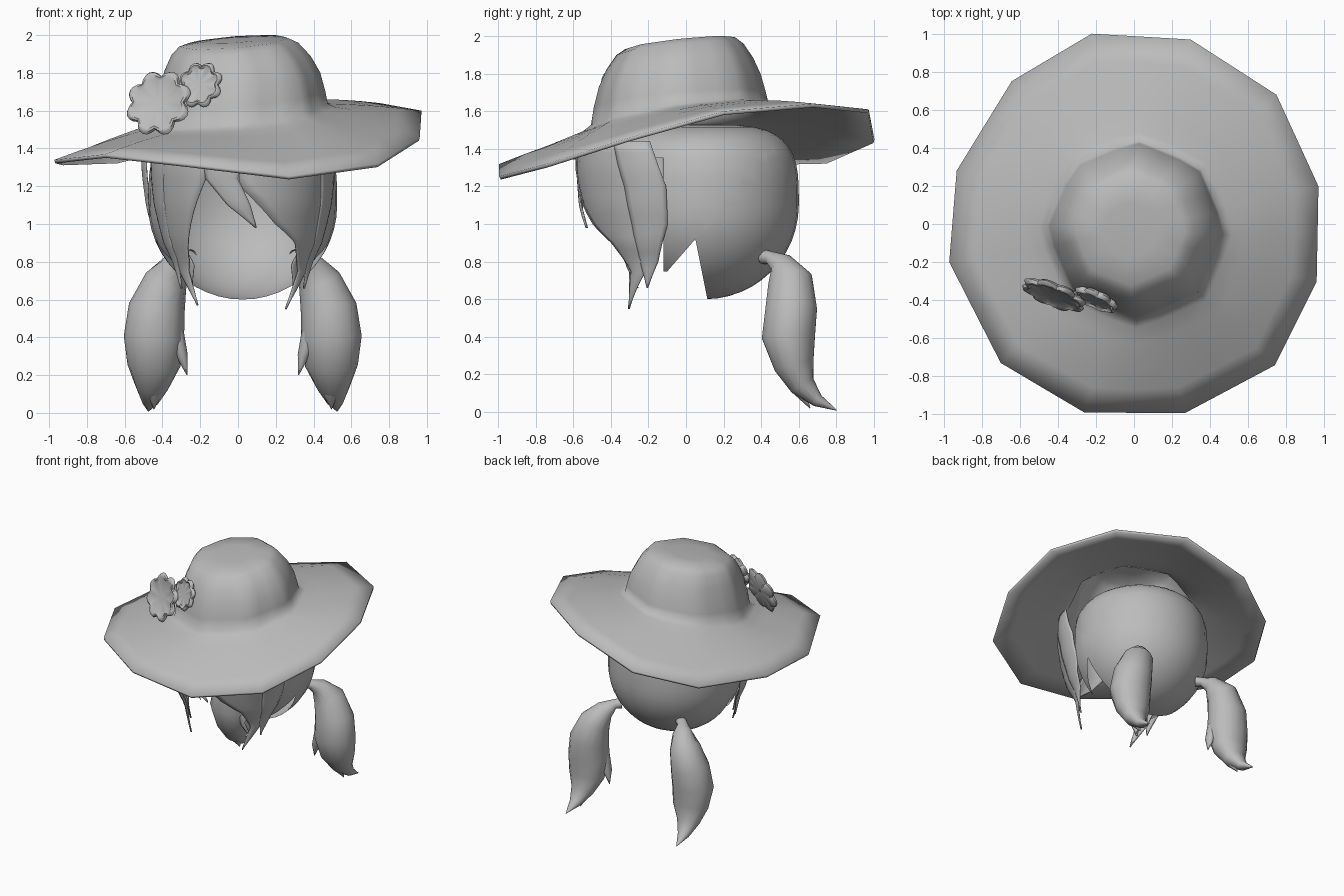
import bpy, bmesh, math
from mathutils import Vector

if "Cube" in bpy.data.objects:
    bpy.data.objects.remove(bpy.data.objects["Cube"])

CX = 0.025  # symmetry line of the hair
grey = bpy.data.materials.new("soft_grey")
grey.diffuse_color = (0.5, 0.5, 0.5, 1)
grey.use_nodes = True
grey.node_tree.nodes["Principled BSDF"].inputs["Base Color"].default_value = grey.diffuse_color


def finish(bm, name, angle=50, thick=0):
    bmesh.ops.remove_doubles(bm, verts=bm.verts, dist=0.0005)
    bmesh.ops.recalc_face_normals(bm, faces=bm.faces)
    me = bpy.data.meshes.new(name)
    bm.to_mesh(me)
    bm.free()
    ob = bpy.data.objects.new(name, me)
    bpy.context.collection.objects.link(ob)
    me.materials.append(grey)
    if thick:
        m = ob.modifiers.new("thickness", "SOLIDIFY")
        m.thickness, m.offset = thick, 0
    bpy.context.view_layer.objects.active = ob
    ob.select_set(True)
    bpy.ops.object.shade_smooth_by_angle(angle=math.radians(angle))
    ob.select_set(False)
    return ob


def loft(bm, rings, closed=True, cap=False):
    """Bridge equal-length rings of points."""
    vs = [[bm.verts.new(p) for p in r] for r in rings]
    n = len(rings[0])
    for a, b in zip(vs, vs[1:]):
        for i in range(n if closed else n - 1):
            j = (i + 1) % n
            bm.faces.new((a[i], a[j], b[j], b[i]))
    if cap:
        bm.faces.new(vs[-1])


def interp(table, z):
    for (z0, v0), (z1, v1) in zip(table, table[1:]):
        if z >= z1:
            return v0 + (v1 - v0) * (z - z0) / (z1 - z0)
    return table[-1][1]


# Hat: tilted wavy twelve-sided brim running into an eight-sided crown
RIM = [(.97, .2, 1.59), (.75, .68, 1.63), (.30, .97, 1.60), (-.22, 1.0, 1.44),
       (-.64, .75, 1.33), (-.93, .28, 1.32), (-.97, -.2, 1.33), (-.70, -.73, 1.36),
       (-.26, -.99, 1.31), (.27, -.99, 1.245), (.74, -.74, 1.31), (.96, -.30, 1.45)]
rim = []
for i, p in enumerate(RIM):
    p, q = Vector(p), Vector(RIM[(i + 1) % 12])
    rim += [p, (p + q) / 2]


def crown_ring(r, h, sx, sy, cx=.01):
    ring = []
    for p in rim:
        a = math.atan2(p.y, p.x)
        k = r * math.cos(math.pi / 8) / math.cos(a % (math.pi / 4) - math.pi / 8)
        x, y = cx + k * math.cos(a), -.03 + k * math.sin(a)
        ring.append(Vector((x, y, h + sx * x + sy * y)))
    return ring


base = crown_ring(.475, 1.57, .11, .14)
rings = []
for t in (0, .25, .5, .75, .92):
    rings.append([b.lerp(p, 1 - t) + Vector((0, 0, .008 * math.sin(math.pi * t)))
                  for b, p in zip(base, rim)])
for args in ((.468, 1.585, .11, .13), (.452, 1.66, .1, .09), (.425, 1.76, .1, .08), (.385, 1.85, .1, .08, 0),
             (.335, 1.925, .1, .09, -.015), (.29, 1.958, .08, .11, -.02), (.15, 1.968, .06, .1, -.02)):
    rings.append(crown_ring(*args))
bm = bmesh.new()
loft(bm, rings, cap=True)
finish(bm, "sun_hat", 65, .02)


# Flowers: scalloped puffy discs on the crown
def flower(name, centre, normal, r, petals=8):
    q = Vector(normal).to_track_quat('Z', 'Y')
    bm = bmesh.new()
    rings = []
    for k, d in ((.05, -.012), (.85, -.016), (1, 0), (.94, .018), (.84, .022), (.74, .01), (.05, .014)):
        ring = []
        for i in range(petals * 6):
            a = i * 2 * math.pi / (petals * 6)
            s = r * k * (1 - .2 * (1 - abs(math.sin(petals * a / 2))) * min(1, k * k))
            ring.append(Vector(centre) + q @ Vector((s * math.cos(a), s * math.sin(a), d)))
        rings.append(ring)
    loft(bm, rings, cap=True)
    finish(bm, name, 50)


flower("large_flower", (-.42, -.37, 1.64), (-.34, -.88, .3), .185)
flower("small_flower", (-.20, -.395, 1.735), (-.38, -.85, .28), .13)

# Hair cap: rounded shell with a squarer top, open at the face and in front of the ears
bm = bmesh.new()
bmesh.ops.create_uvsphere(bm, u_segments=32, v_segments=24, radius=.5)
for v in bm.verts:
    w = v.co.z / .5
    r = math.hypot(v.co.x, v.co.y)
    if w > 0:
        if r > .001:
            k = .5 * max(0, 1 - w ** 3.5) ** (1 / 3.5) / r
            v.co.x *= k
            v.co.y *= k
        v.co.z = .43 * w
bmesh.ops.translate(bm, verts=bm.verts, vec=(CX, .1, 1.1))
for co, no in (((0, .05, .92), (0, -1.15, 1)), ((0, .05, .92), (0, 1, .2)),
               ((0, -.12, 0), (0, 1, 0)), ((0, 0, 1.35), (0, 0, 1))):
    bmesh.ops.bisect_plane(bm, geom=bm.verts[:] + bm.edges[:] + bm.faces[:], plane_co=co, plane_no=no)
cut = []
for f in bm.faces:
    c = f.calc_center_median()
    ear = c.y < .05 + .2 * (.92 - c.z) and c.z < .92 + 1.15 * (c.y - .05)
    if ear or (c.y < -.12 and c.z < 1.35) or (c.y < .05 and c.z < .75):
        cut.append(f)
bmesh.ops.delete(bm, geom=cut, context='FACES')
finish(bm, "hair_cap", 60)

# Fringe locks: tapered strips wrapped round the front of the head
PROFILE = [(1.45, .49), (1.3, .5), (1.1, .475), (.9, .425), (.8, .38), (.55, .32)]


def lock(name, rows, side=1, lift=0):
    rings = []
    for (z0, a0, b0), (z1, a1, b1) in zip(rows, rows[1:]):
        for k in range(4):
            t = k / 4
            rings.append([z0 + (z1 - z0) * t, a0 + (a1 - a0) * t, b0 + (b1 - b0) * t])
    rings.append(rows[-1])
    pts = []
    for z, a, b in rings:
        row = []
        for i in range(9):
            u = i / 8
            th = math.radians(a + (b - a) * u) * side
            r = interp(PROFILE, z) + lift + .008 * math.sin(math.pi * u)
            row.append((CX + .97 * r * math.sin(th), -.08 - r * math.cos(th), z))
        pts.append(row)
    bm = bmesh.new()
    loft(bm, pts, closed=False)
    finish(bm, name, 60, .006)


lock("right_front_lock", [(1.44, -4, 74), (1.2, -2, 78), (1.0, 23, 78), (.9, 42, 76),
                          (.75, 55, 69), (.55, 46, 46.5)])
lock("left_front_lock", [(1.44, 16, 74), (1.24, 24, 78), (1.0, 39, 78), (.75, 53, 69), (.57, 48, 48.5)], -1)
lock("middle_lock", [(1.44, -26, 4), (1.24, -24, -3), (1.1, -10, 5), (.98, 9, 9.5)], 1, .004)
for s, side in ((1, "right"), (-1, "left")):
    lock(side + "_side_lock", [(1.44, 52, 77), (1.2, 60, 87), (1.0, 63, 88), (.8, 65, 80), (.66, 69, 69.5)], s, .006)
    lock(side + "_inner_wisp", [(.9, 55, 68), (.78, 48, 60), (.66, 57, 57.5)], s, -.02)
lock("left_loose_lock", [(1.42, 72, 86), (1.2, 74, 86), (1.04, 80, 80.5)], -1, .05)


# Pigtails: tubes swept along a path, with loose tips
def tube(name, path, side, seg=14):
    pts = [Vector((CX + side * p[0], p[1], p[2])) for p in path]
    rings = []
    for i, p in enumerate(pts):
        t = (pts[min(i + 1, len(pts) - 1)] - pts[max(i - 1, 0)]).normalized()
        v = t.cross(Vector((1, 0, 0))).normalized()
        u = v.cross(t)
        rx, ry = path[i][3], path[i][4]
        rings.append([p + u * rx * math.cos(a) + v * ry * math.sin(a)
                      for a in (k * 2 * math.pi / seg for k in range(seg))])
    bm = bmesh.new()
    loft(bm, rings, cap=True)
    finish(bm, name, 60)


TAIL = [(.27, .415, .825, .04, .04), (.31, .45, .82, .04, .035),
        (.35, .51, .785, .075, .065), (.405, .555, .70, .115, .12), (.455, .56, .55, .15, .14),
        (.47, .545, .40, .16, .145), (.47, .575, .25, .14, .11), (.48, .62, .14, .09, .07),
        (.49, .70, .06, .045, .035), (.5, .80, .01, .003, .003)]
INNER = [(.36, .52, .42, .05, .05), (.32, .52, .30, .03, .04), (.295, .53, .20, .002, .002)]
LOWER = [(.47, .56, .22, .07, .06), (.465, .61, .10, .04, .03), (.47, .66, .02, .002, .002)]
for s, side in ((1, "right"), (-1, "left")):
    tube(side + "_pigtail", TAIL, s)
    tube(side + "_pigtail_inner_tip", INNER, s, 8)
    tube(side + "_pigtail_lower_tip", LOWER, s, 8)
